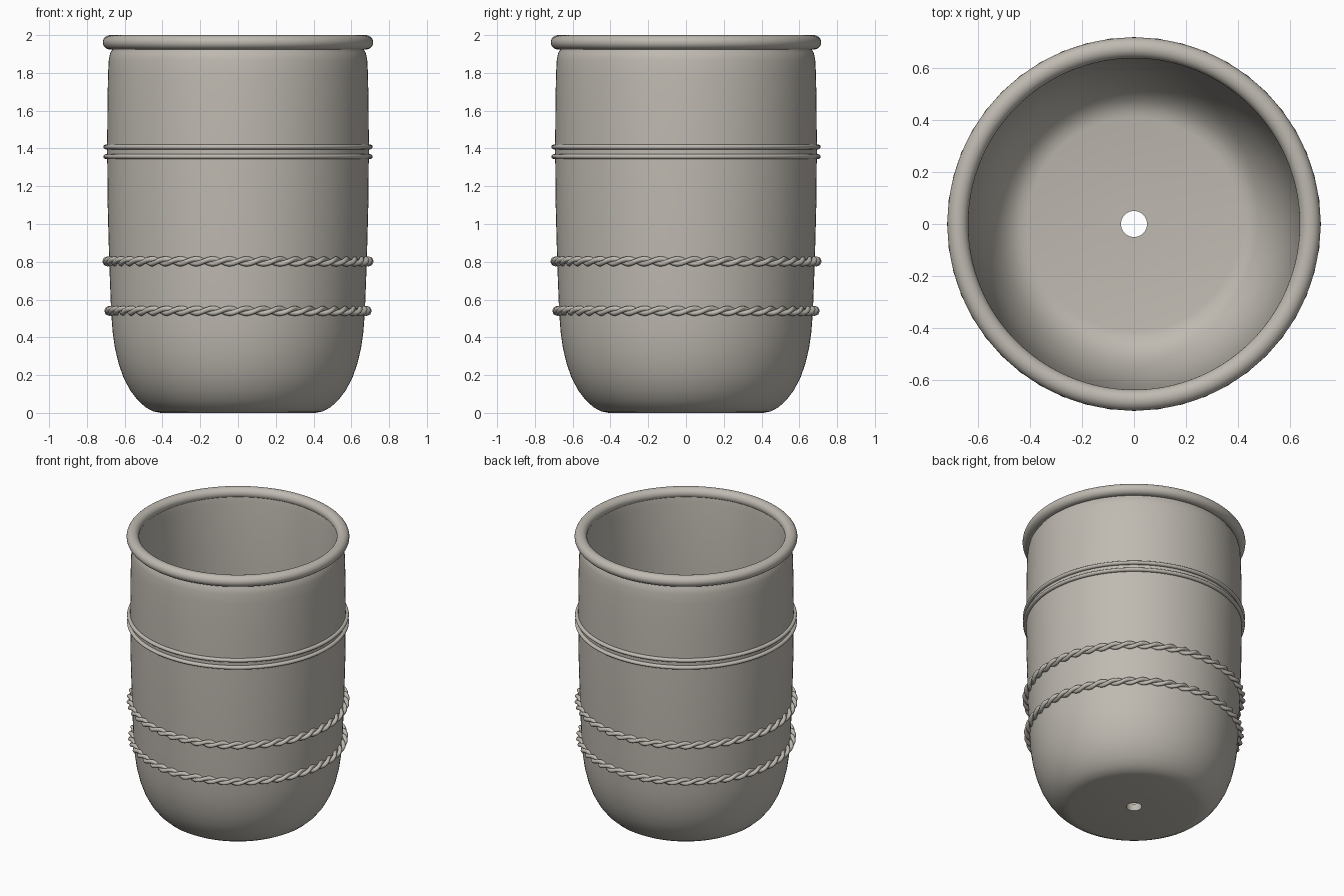
import bpy, math

if "Cube" in bpy.data.objects:
    bpy.data.objects.remove(bpy.data.objects["Cube"])

TAU = 2 * math.pi
stone = bpy.data.materials.new("warm grey stone")
stone.diffuse_color = (0.52, 0.49, 0.44, 1)
stone.use_nodes = True
stone.node_tree.nodes["Principled BSDF"].inputs["Base Color"].default_value = stone.diffuse_color


def grid_object(name, rings, angle=40):
    """Join closed rings of points into a closed tube of quads."""
    n, m = len(rings), len(rings[0])
    verts = [p for ring in rings for p in ring]
    faces = [(i * m + j, (i + 1) % n * m + j,
              (i + 1) % n * m + (j + 1) % m, i * m + (j + 1) % m)
             for i in range(n) for j in range(m)]
    mesh = bpy.data.meshes.new(name)
    mesh.from_pydata(verts, [], faces)
    mesh.materials.append(stone)
    ob = bpy.data.objects.new(name, mesh)
    bpy.context.collection.objects.link(ob)
    bpy.ops.object.select_all(action='DESELECT')
    ob.select_set(True)
    bpy.context.view_layer.objects.active = ob
    bpy.ops.object.shade_smooth_by_angle(angle=math.radians(angle))
    return ob


def lathe(name, profile, steps=128):
    """Spin a closed (radius, z) profile about the z axis."""
    return grid_object(name, [[(r * math.cos(TAU * i / steps), r * math.sin(TAU * i / steps), z)
                               for r, z in profile] for i in range(steps)])


def ring(name, radius, z, thick, high, sides=16):
    """Plain rounded band."""
    return lathe(name, [(radius + thick * math.cos(TAU * k / sides),
                         z + high * math.sin(TAU * k / sides)) for k in range(sides)])


def rope(name, radius, z, twists=24, offset=0.012, thick=0.0145, steps=432, sides=8):
    """Two strands wound round each other along a circle."""
    for s in range(2):
        rings = []
        for i in range(steps):
            a = TAU * i / steps
            t = a * twists + s * math.pi
            cr, cz = radius + offset * math.cos(t), z + offset * math.sin(t)
            rings.append([((cr + thick * math.cos(TAU * k / sides)) * math.cos(a),
                           (cr + thick * math.cos(TAU * k / sides)) * math.sin(a),
                           cz + thick * math.sin(TAU * k / sides)) for k in range(sides)])
        grid_object(f"{name}_strand_{s + 1}", rings, 80)


# Hollow pot wall with a flat base and drain hole: outside upwards, then inside downwards
outer = [(0.05, 0), (0.41, 0), (0.45, 0.008), (0.49, 0.03), (0.53, 0.066), (0.57, 0.118),
         (0.605, 0.184), (0.632, 0.26), (0.652, 0.345), (0.664, 0.43), (0.672, 0.54),
         (0.682, 0.8), (0.69, 1.1), (0.693, 1.4), (0.691, 1.65), (0.688, 1.8),
         (0.684, 1.87), (0.677, 1.905), (0.665, 1.925), (0.665, 1.96)]
inner = [(0.645, 1.96), (0.637, 1.9), (0.638, 1.4), (0.634, 1.0), (0.626, 0.7), (0.616, 0.5),
         (0.60, 0.36), (0.58, 0.27), (0.55, 0.185), (0.515, 0.12), (0.475, 0.075),
         (0.44, 0.056), (0.41, 0.05), (0.05, 0.05)]
lathe("pot_wall", outer + inner)

# Rolled rim
ring("rim", 0.676, 1.962, 0.040, 0.038, 24)

# Pair of thin plain bands
for label, z in (("upper", 1.408), ("lower", 1.357)):
    ring(f"{label}_band", 0.698, z, 0.015, 0.013, 12)

# Twisted rope bands
rope("upper_rope", 0.691, 0.802)
rope("lower_rope", 0.681, 0.54)
